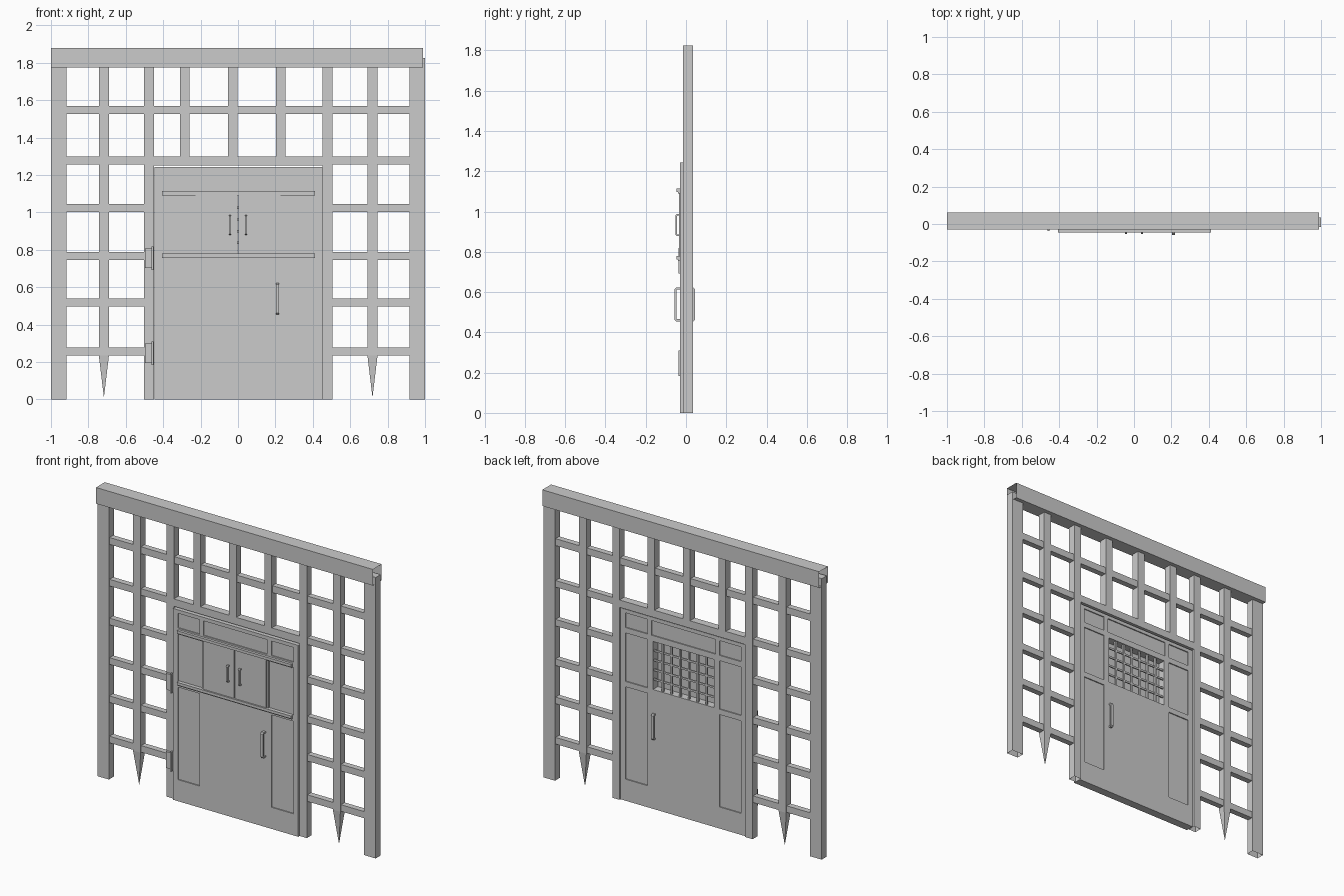
import bpy, bmesh
from mathutils import Vector

if "Cube" in bpy.data.objects:
    bpy.data.objects.remove(bpy.data.objects["Cube"])


def make_object(name, bm):
    me = bpy.data.meshes.new(name)
    bm.to_mesh(me)
    bm.free()
    ob = bpy.data.objects.new(name, me)
    bpy.context.collection.objects.link(ob)
    return ob


def add_box(bm, x0, x1, y0, y1, z0, z1, open_dirs=()):
    """Box from its limits; faces pointing along open_dirs are left off."""
    vs = bmesh.ops.create_cube(bm, size=1)["verts"]
    for v in vs:
        v.co = Vector((x1 if v.co.x > 0 else x0,
                       y1 if v.co.y > 0 else y0,
                       z1 if v.co.z > 0 else z0))
    faces = {f for v in vs for f in v.link_faces}
    for f in faces:
        f.normal_update()
    drop = [f for f in faces if any(f.normal.dot(Vector(d)) > 0.9 for d in open_dirs)]
    if drop:
        bmesh.ops.delete(bm, geom=drop, context='FACES_ONLY')


def boxes(name, limits, open_dirs=()):
    bm = bmesh.new()
    for b in limits:
        add_box(bm, *b, open_dirs=open_dirs)
    return make_object(name, bm)


DOWN = (0, 0, -1)
Y0, Y1 = -0.015, 0.035          # depth of the upright bars
H0, H1 = -0.009, 0.029          # depth of the cross bars

# top beam: hollow, open at both ends
boxes("top_beam", [(-1, 0.99, -0.029, 0.061, 1.775, 1.88)], [(1, 0, 0), (-1, 0, 0)])

# outer posts and door posts
boxes("outer_posts", [(-1, -0.917, Y0, Y1, 0, 1.825), (0.917, 1, Y0, Y1, 0, 1.825)], [DOWN])
boxes("door_posts", [(-0.503, -0.45, Y0, Y1, 0, 1.8), (0.453, 0.505, Y0, Y1, 0, 1.8)], [DOWN])

# short bars above the door
boxes("upper_bars", [(x, x + 0.051, Y0, Y1, 1.29, 1.8) for x in (-0.31, -0.053, 0.202)])

# spiked side bars: square bar drawn to a point
for side, cx in (("left", -0.717), ("right", 0.719)):
    bm = bmesh.new()
    rings = []
    for z in (1.8, 0.235):
        rings.append([bm.verts.new((cx + sx * 0.027, y, z))
                      for sx, y in ((-1, Y0), (1, Y0), (1, Y1), (-1, Y1))])
    tip = bm.verts.new((cx, 0.01, 0.01))
    bm.faces.new(rings[0])
    for i in range(4):
        j = (i + 1) % 4
        bm.faces.new((rings[0][i], rings[1][i], rings[1][j], rings[0][j]))
        bm.faces.new((rings[1][i], tip, rings[1][j]))
    bmesh.ops.recalc_face_normals(bm, faces=bm.faces)
    make_object(side + "_spiked_bar", bm)

# cross bars
rails = [(-0.917, 0.917, H0, H1, 1.525, 1.57)]
for z in (1.255, 1.003, 0.746, 0.498, 0.236):
    rails += [(-0.917, -0.5, H0, H1, z, z + 0.043), (0.5, 0.917, H0, H1, z, z + 0.043)]
boxes("cross_bars", rails)
boxes("door_lintel", [(-0.455, 0.455, Y0, Y1, 1.25, 1.298)])

# door leaf with recessed panels on both faces and a window opening
DF, DB, REC = -0.029, 0.025, 0.007
door = boxes("door_leaf", [(-0.447, 0.453, DF, DB, 0, 1.243)])
cuts = [(-0.22, 0.22, -0.2, 0.2, 0.775, 1.087)]
common = [(-0.412, -0.257, 1.125, 1.22), (-0.228, 0.23, 1.125, 1.22), (0.26, 0.418, 1.125, 1.22),
          (-0.412, -0.257, 0.14, 0.74), (0.26, 0.418, 0.14, 0.74)]
front_only = [(-0.412, -0.24, 0.78, 1.09), (0.24, 0.418, 0.78, 1.09)]
back_only = [(-0.412, -0.257, 0.775, 1.09), (0.26, 0.418, 0.775, 1.09)]
cuts += [(a, b, DF - 0.1, DF + REC, c, d) for a, b, c, d in common + front_only]
cuts += [(a, b, DB - REC, DB + 0.1, c, d) for a, b, c, d in common + back_only]
cutter = boxes("panel_cutter", cuts)
cutter.hide_render = True
mod = door.modifiers.new("panels", 'BOOLEAN')
mod.operation, mod.solver, mod.object = 'DIFFERENCE', 'EXACT', cutter
bpy.context.view_layer.objects.active = door
bpy.ops.object.modifier_apply(modifier=mod.name)
bpy.data.objects.remove(cutter)

# window shutters and their sliding rails on the front
boxes("shutters", [(-0.228, -0.002, -0.036, -0.026, 0.775, 1.095),
                   (0.002, 0.228, -0.036, -0.026, 0.775, 1.095)])
for name, z in (("upper_rail", 1.09), ("lower_rail", 0.755)):
    boxes(name, [(-0.407, 0.413, -0.039, DF + 0.002, z, z + 0.025),
                 (-0.407, 0.413, -0.046, -0.038, z + 0.007, z + 0.025)])

# window grille on the back
grille = [(-0.22 + 0.44 * i / 7 - 0.006, -0.22 + 0.44 * i / 7 + 0.006, 0.006, 0.018, 0.775, 1.087)
          for i in range(1, 7)]
grille += [(-0.22, 0.22, 0.008, 0.016, 0.775 + 0.312 * i / 5 - 0.006, 0.775 + 0.312 * i / 5 + 0.006)
           for i in range(1, 5)]
boxes("window_grille", grille)


# pull handles: bent square rod with chamfered corners
def handle(name, x, w, z0, z1, base, out, t):
    s = 1 if out > base else -1
    c = t * 0.8
    outer = [(base, z0), (out - s * c, z0), (out, z0 + c), (out, z1 - c), (out - s * c, z1), (base, z1)]
    inner = [(base, z0 + t), (out - s * t * 1.3, z0 + t), (out - s * t, z0 + t * 1.3),
             (out - s * t, z1 - t * 1.3), (out - s * t * 1.3, z1 - t), (base, z1 - t)]
    bm = bmesh.new()
    a, b = [[[bm.verts.new((x + dx, y, z)) for y, z in loop] for loop in (outer, inner)]
            for dx in (-w / 2, w / 2)]
    for i in range(5):
        bm.faces.new((a[0][i], a[0][i + 1], a[1][i + 1], a[1][i]))
        bm.faces.new((b[0][i], b[0][i + 1], b[1][i + 1], b[1][i]))
        for k in (0, 1):
            bm.faces.new((a[k][i], a[k][i + 1], b[k][i + 1], b[k][i]))
    bmesh.ops.recalc_face_normals(bm, faces=bm.faces)
    make_object(name, bm)


handle("left_shutter_handle", -0.043, 0.012, 0.878, 0.987, -0.035, -0.053, 0.008)
handle("right_shutter_handle", 0.043, 0.012, 0.878, 0.987, -0.035, -0.053, 0.008)
handle("front_door_handle", 0.211, 0.018, 0.455, 0.622, DF, -0.058, 0.01)
handle("back_door_handle", 0.211, 0.018, 0.455, 0.622, DB - 0.002, 0.045, 0.01)

# hinges: plate on the door post plus a knuckle
for name, z in (("upper_hinge", 0.755), ("lower_hinge", 0.247)):
    boxes(name, [(-0.498, -0.452, -0.029, Y0 + 0.001, z - 0.053, z + 0.053),
                 (-0.463, -0.453, -0.038, -0.02, z - 0.063, z + 0.063)])
